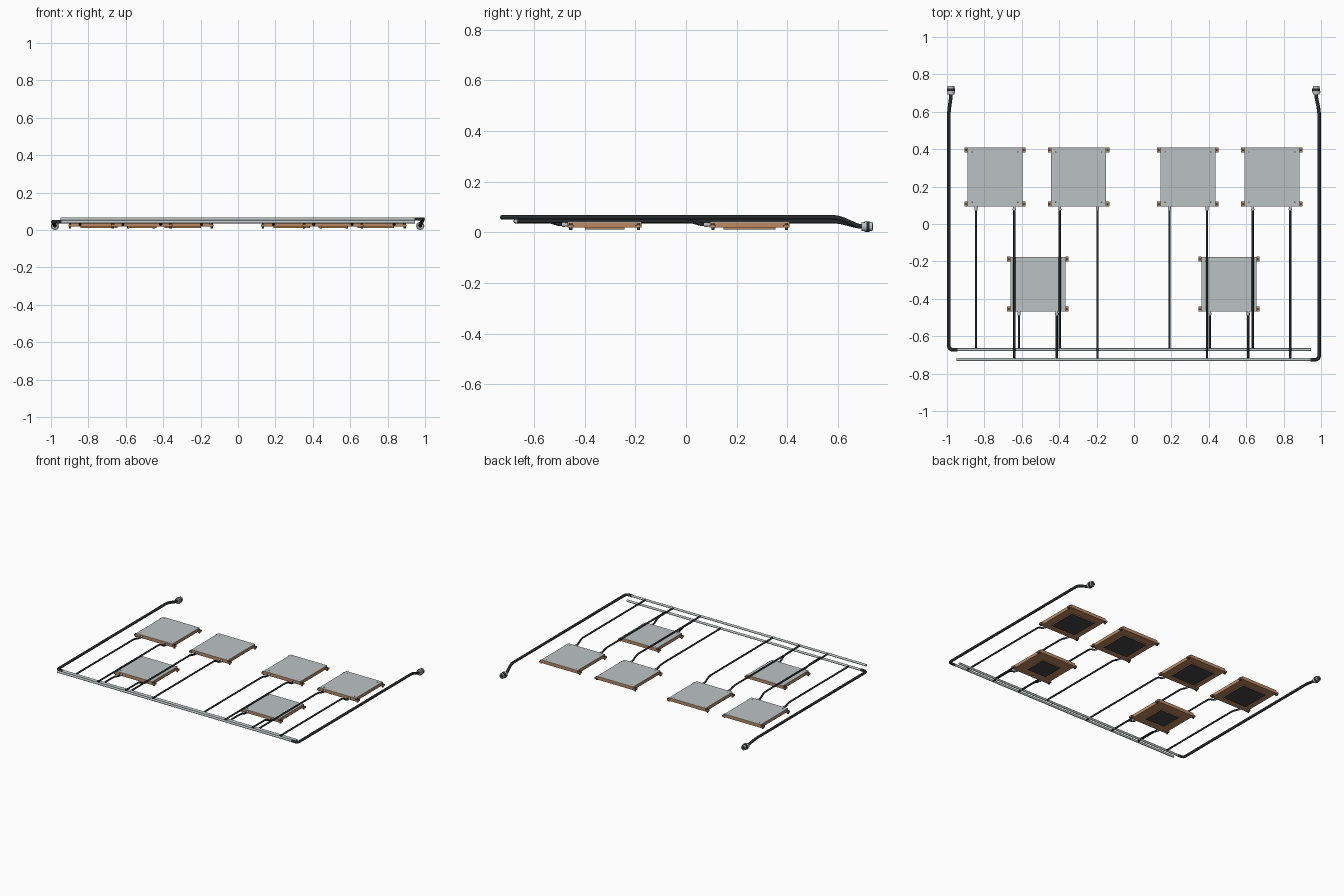
import bpy, bmesh, math
from mathutils import Vector, Matrix

if "Cube" in bpy.data.objects:
    bpy.data.objects.remove(bpy.data.objects["Cube"])


def mat(name, c):
    m = bpy.data.materials.new(name)
    m.diffuse_color = (*c, 1)
    m.use_nodes = True
    m.node_tree.nodes["Principled BSDF"].inputs["Base Color"].default_value = m.diffuse_color
    return m


COPPER = mat("copper", (0.50, 0.25, 0.12))
STEEL = mat("steel", (0.50, 0.54, 0.54))
RUBBER = mat("rubber", (0.02, 0.023, 0.025))
PASTE = mat("thermal_pad", (0.06, 0.06, 0.06))


def finish(name, bm, m, smooth=False):
    me = bpy.data.meshes.new(name)
    bm.to_mesh(me)
    bm.free()
    ob = bpy.data.objects.new(name, me)
    bpy.context.collection.objects.link(ob)
    me.materials.append(m)
    if smooth:
        bpy.ops.object.select_all(action='DESELECT')
        ob.select_set(True)
        bpy.context.view_layer.objects.active = ob
        bpy.ops.object.shade_smooth_by_angle(angle=math.radians(35))
    return ob


def add_box(bm, x0, x1, y0, y1, z0, z1):
    mx = Matrix.Translation(((x0 + x1) / 2, (y0 + y1) / 2, (z0 + z1) / 2))
    bmesh.ops.create_cube(bm, size=1, matrix=mx @ Matrix.Diagonal((x1 - x0, y1 - y0, z1 - z0, 1)))


def add_rod(bm, a, b, r, seg=16):
    a, b = Vector(a), Vector(b)
    d = b - a
    mx = Matrix.Translation((a + b) / 2) @ d.to_track_quat('Z', 'Y').to_matrix().to_4x4()
    bmesh.ops.create_cone(bm, cap_ends=True, segments=seg, radius1=r, radius2=r,
                          depth=d.length, matrix=mx)


def hose(name, pts, r, bend=0.03):
    # swept tube with every corner rounded
    pts = [Vector(p) for p in pts]
    path = [pts[0]]
    for p, q, s in zip(pts, pts[1:], pts[2:]):
        k = min(bend, (p - q).length * 0.48, (s - q).length * 0.48)
        a, b = q + (p - q).normalized() * k, q + (s - q).normalized() * k
        for i in range(7):
            t = i / 6
            path.append(a * (1 - t) ** 2 + q * 2 * t * (1 - t) + b * t * t)
    path.append(pts[-1])
    cu = bpy.data.curves.new(name, 'CURVE')
    cu.dimensions = '3D'
    cu.bevel_depth = r
    cu.bevel_resolution = 3
    cu.use_fill_caps = True
    sp = cu.splines.new('POLY')
    sp.points.add(len(path) - 1)
    for pt, co in zip(sp.points, path):
        pt.co = (*co, 1)
    cu.materials.append(RUBBER)
    ob = bpy.data.objects.new(name, cu)
    bpy.context.collection.objects.link(ob)


BACK_Y, BACK_Z = -0.672, 0.044
FRONT_Y, FRONT_Z = -0.725, 0.059


def cold_plate(name, cx, y0, y1, pad_x, pad_y, ports):
    x0, x1, cy = cx - 0.147, cx + 0.147, (y0 + y1) / 2
    # copper base with pedestal and corner ears
    bm = bmesh.new()
    add_box(bm, x0, x1, y0, y1, 0.018, 0.038)
    add_box(bm, cx - pad_x, cx + pad_x, cy - pad_y, cy + pad_y, 0.012, 0.018)
    corners = [(s, x, y) for s, x in ((-1, x0), (1, x1)) for y in (y0 + 0.012, y1 - 0.012)]
    for s, x, y in corners:
        add_box(bm, min(x, x + s * 0.017), max(x, x + s * 0.017), y - 0.013, y + 0.013, 0.018, 0.029)
    finish(name + "_copper_base", bm, COPPER)
    # dark contact pad
    bm = bmesh.new()
    add_box(bm, cx - pad_x, cx + pad_x, cy - pad_y, cy + pad_y, 0.0105, 0.012)
    finish(name + "_contact_pad", bm, PASTE)
    # grey lid
    bm = bmesh.new()
    add_box(bm, x0, x1, y0, y1, 0.038, 0.0415)
    finish(name + "_lid", bm, STEEL)
    # mounting screws and lid screws
    bm = bmesh.new()
    for s, x, y in corners:
        add_rod(bm, (x + s * 0.008, y, 0.009), (x + s * 0.008, y, 0.034), 0.006, 12)
        add_rod(bm, (x - s * 0.025, y - math.copysign(0.011, y - cy), 0.04),
                (x - s * 0.025, y - math.copysign(0.011, y - cy), 0.0422), 0.004, 10)
    finish(name + "_screws", bm, PASTE, True)
    # hose ports and hoses
    bm = bmesh.new()
    for x in ports:
        add_rod(bm, (x, y0 + 0.003, 0.030), (x, y0 - 0.022, 0.030), 0.0075)
        add_rod(bm, (x, y0 - 0.010, 0.030), (x, y0 - 0.020, 0.030), 0.009)
    finish(name + "_ports", bm, STEEL, True)
    for x, ym, zm, side in ((ports[0], BACK_Y, BACK_Z, "supply"), (ports[1], FRONT_Y, FRONT_Z, "return")):
        hose(name + "_" + side + "_hose",
             [(x, y0 - 0.015, 0.030), (x, y0 - 0.035, 0.030), (x, y0 - 0.08, zm), (x, ym, zm)], 0.0062)


# rear row of four plates, front row of two
for i, (cx, a, b) in enumerate([(-0.743, -0.845, -0.64), (-0.296, -0.397, -0.195),
                                (0.288, 0.19, 0.39), (0.737, 0.635, 0.835)]):
    cold_plate(f"rear_plate_{i + 1}", cx, 0.094, 0.408, 0.098, 0.103, (a, b))
for i, (cx, a, b) in enumerate([(-0.514, -0.615, -0.413), (0.508, 0.405, 0.61)]):
    cold_plate(f"front_plate_{i + 1}", cx, -0.467, -0.176, 0.078, 0.078, (a, b))

# manifold pipes
for name, y, z in (("supply_manifold", BACK_Y, BACK_Z), ("return_manifold", FRONT_Y, FRONT_Z)):
    bm = bmesh.new()
    add_rod(bm, (-0.95, y, z), (0.946, y, z), 0.008)
    finish(name, bm, STEEL, True)

# main hoses with quick-connect couplings
for name, s, y, z, fx in (("supply", -1, BACK_Y, BACK_Z, -0.979), ("return", 1, FRONT_Y, FRONT_Z, 0.974)):
    hx = s * 0.99
    hose(name + "_main_hose",
         [(s * 0.943, y, z), (hx, y, z), (hx, 0.60, z), (fx, 0.68, 0.024), (fx, 0.70, 0.024)], 0.0095, 0.025)
    bm = bmesh.new()
    add_rod(bm, (fx, 0.693, 0.022), (fx, 0.707, 0.022), 0.018, 24)
    add_rod(bm, (fx, 0.704, 0.022), (fx, 0.712, 0.022), 0.022, 24)
    add_rod(bm, (fx, 0.722, 0.022), (fx, 0.737, 0.022), 0.018, 24)
    finish(name + "_coupling", bm, STEEL, True)
    bm = bmesh.new()
    add_rod(bm, (fx, 0.710, 0.022), (fx, 0.724, 0.022), 0.021, 24)
    add_rod(bm, (fx, 0.735, 0.022), (fx, 0.7375, 0.022), 0.012, 24)
    finish(name + "_coupling_seal", bm, RUBBER, True)
